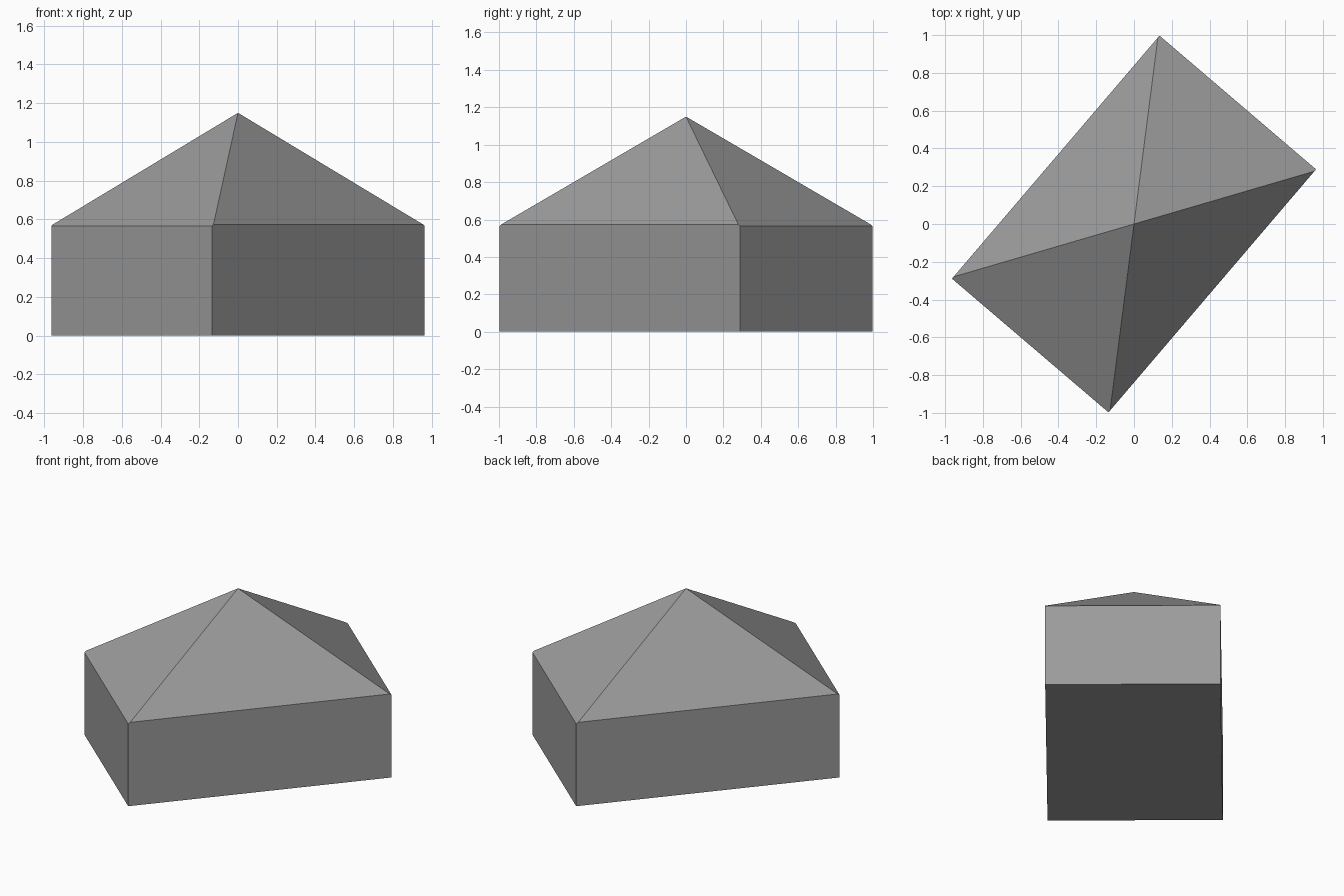
import bpy
import bmesh
from math import radians
from mathutils import Matrix, Vector

cube = bpy.data.objects.get("Cube")
if cube:
    bpy.data.objects.remove(cube, do_unlink=True)

HALF_LENGTH, HALF_WIDTH = 0.846, 0.545
APEX = 1.15
EAVE_SHORT, EAVE_LONG = 0.565, 0.574
TURN = radians(49.5)

# Plain grey for the whole building
grey = bpy.data.materials.new("plain_grey")
grey.use_nodes = True
colour = (0.33, 0.33, 0.33, 1)
grey.diffuse_color = colour
grey.node_tree.nodes["Principled BSDF"].inputs["Base Color"].default_value = colour

# Block of the building, taller than the roof
bm = bmesh.new()
bmesh.ops.create_cube(bm, size=2)
bmesh.ops.scale(bm, vec=(HALF_LENGTH, HALF_WIDTH, APEX), verts=bm.verts)
bmesh.ops.translate(bm, vec=(0, 0, APEX), verts=bm.verts)

# Four roof slopes, each cut through the apex and closed
slope_short = (APEX - EAVE_SHORT) / HALF_LENGTH
slope_long = (APEX - EAVE_LONG) / HALF_WIDTH
for side in (-1, 1):
    for normal in ((side * slope_short, 0, 1), (0, side * slope_long, 1)):
        cut = bmesh.ops.bisect_plane(
            bm, geom=bm.verts[:] + bm.edges[:] + bm.faces[:], dist=1e-5,
            plane_co=(0, 0, APEX), plane_no=Vector(normal).normalized(),
            clear_outer=True)
        rim = [e for e in bm.edges if e.is_boundary]
        bmesh.ops.holes_fill(bm, edges=rim, sides=0)

bmesh.ops.remove_doubles(bm, verts=bm.verts, dist=1e-4)
bmesh.ops.rotate(bm, cent=(0, 0, 0), matrix=Matrix.Rotation(TURN, 3, "Z"), verts=bm.verts)
bmesh.ops.recalc_face_normals(bm, faces=bm.faces)

mesh = bpy.data.meshes.new("hipped_roof_building")
bm.to_mesh(mesh)
bm.free()
mesh.materials.append(grey)
building = bpy.data.objects.new("hipped_roof_building", mesh)
bpy.context.collection.objects.link(building)
